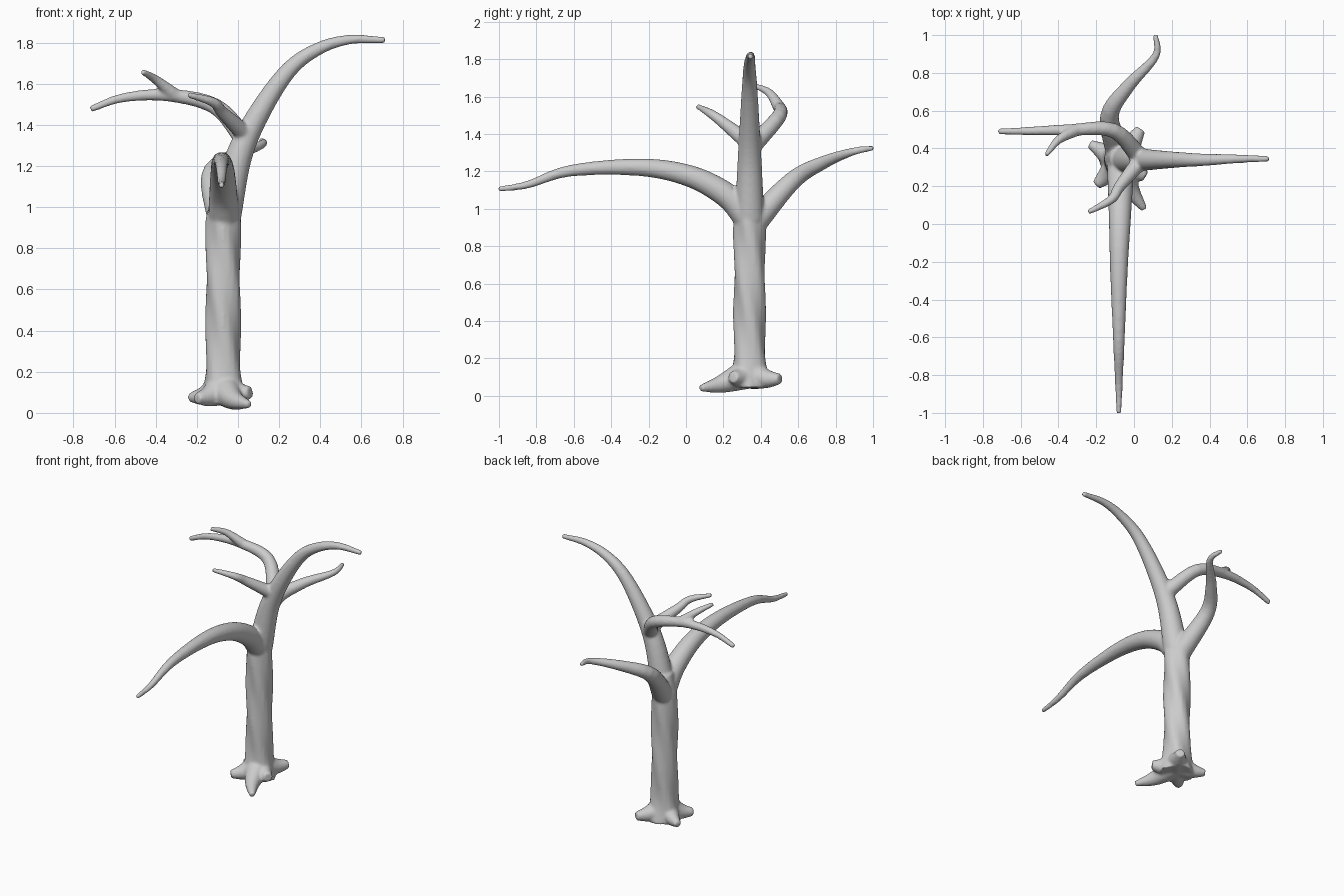
import bpy, bmesh, math
from mathutils import Vector

if "Cube" in bpy.data.objects:
    bpy.data.objects.remove(bpy.data.objects["Cube"])

SIDES, STEPS = 20, 5
bm = bmesh.new()


def spline(pts):
    """Catmull-Rom curve through the points."""
    p = [Vector(q) for q in pts]
    p = [p[0] * 2 - p[1]] + p + [p[-1] * 2 - p[-2]]
    out = []
    for a, b, c, d in zip(p, p[1:], p[2:], p[3:]):
        for s in range(STEPS):
            t = s / STEPS
            out.append(0.5 * (2 * b + (c - a) * t + (2 * a - 5 * b + 4 * c - d) * t * t
                              + (3 * b - a - 3 * c + d) * t ** 3))
    return out + [p[-2]]


def tube(path, radii, lobes=0.0):
    """Closed tube along a path; lobes adds spiral ridges."""
    rings, u = [], None
    for i, q in enumerate(path):
        d = (path[min(i + 1, len(path) - 1)] - path[max(i - 1, 0)]).normalized()
        if u is None:
            u = Vector((0, 0, 1)) if abs(d.x) > 0.8 else Vector((1, 0, 0))
        u = (u - d * u.dot(d)).normalized()
        v = d.cross(u)
        ring = []
        for k in range(SIDES):
            a = math.tau * k / SIDES
            r = radii[i] * (1 + lobes * math.cos(4 * (a + 3.6 * q.z)))
            ring.append(bm.verts.new(q + (u * math.cos(a) + v * math.sin(a)) * r))
        rings.append(ring)
    for r0, r1 in zip(rings, rings[1:]):
        for k in range(SIDES):
            j = (k + 1) % SIDES
            bm.faces.new((r0[k], r0[j], r1[j], r1[k]))
    bm.faces.new(rings[0][::-1])
    bm.faces.new(rings[-1])


def limb(r0, r1, *pts):
    """Curved limb tapering evenly along its length."""
    path = spline(pts)
    run = [0.0]
    for a, b in zip(path, path[1:]):
        run.append(run[-1] + (b - a).length)
    tube(path, [r0 + (r1 - r0) * s / run[-1] for s in run])


# twisted trunk, flared at the foot
heights = [0.045 + 0.025 * i for i in range(42)]
tube([Vector((-.072, .34, z)) for z in heights],
     [.084 + .032 * math.exp(-(z / .14) ** 2) - .2 * max(0, z - .94) for z in heights], 0.06)

# leader sweeping right
limb(.08, .015, (-.065, .34, .95), (.005, .34, 1.25), (.11, .34, 1.47),
     (.25, .34, 1.67), (.39, .34, 1.77), (.54, .345, 1.815), (.717, .345, 1.813))
# long front limb
limb(.075, .014, (-.07, .33, .95), (-.072, .22, 1.07), (-.075, .02, 1.175),
     (-.08, -.25, 1.222), (-.08, -.62, 1.203), (-.08, -.85, 1.128), (-.08, -1.004, 1.105))
# back limb
limb(.07, .014, (-.075, .36, .92), (-.13, .57, 1.15), (-.03, .73, 1.245),
     (.115, .89, 1.305), (.113, 1.004, 1.325))
# upper left limb and its twig
limb(.05, .016, (.035, .35, 1.33), (-.11, .495, 1.49), (-.34, .498, 1.545),
     (-.56, .492, 1.532), (-.717, .49, 1.477))
limb(.034, .014, (-.3, .5, 1.54), (-.4, .445, 1.62), (-.466, .364, 1.66))
# small front twig
limb(.046, .014, (.04, .34, 1.35), (-.075, .2, 1.46), (-.12, .13, 1.51), (-.242, .062, 1.547))

# roots bulging from the trunk foot: tip position and tip radius
for x, y, z, r in [(.055, .078, .04, .018), (-.2, .205, .07, .026), (-.235, .425, .075, .022),
                   (.035, .503, .09, .028), (.06, .25, .1, .03)]:
    start, tip = Vector((-.07, .33, .12)), Vector((x, y, z))
    mid = start.lerp(tip, 0.55) - Vector((.02 if y < .1 else 0, 0, .012))
    limb(.085, r, start, mid, tip)

me = bpy.data.meshes.new("bare_tree")
bm.to_mesh(me)
bm.free()
tree = bpy.data.objects.new("bare_tree", me)
bpy.context.collection.objects.link(tree)

# fuse the limbs into one smooth skin
fuse = tree.modifiers.new("fuse", 'REMESH')
fuse.mode = 'VOXEL'
fuse.voxel_size = 0.009
fuse.use_smooth_shade = True
soft = tree.modifiers.new("soften", 'SMOOTH')
soft.factor, soft.iterations = 0.5, 6
